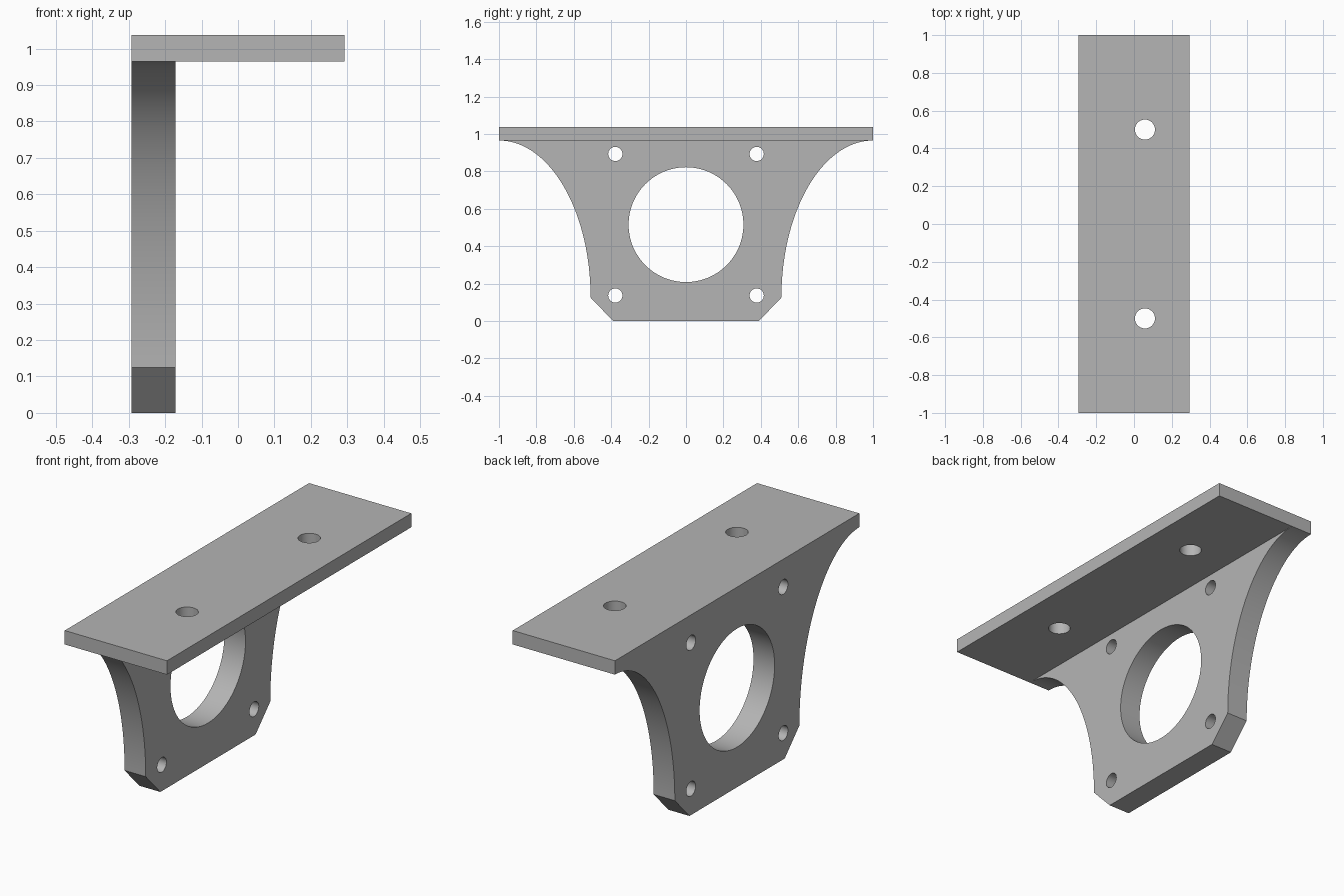
import bpy
import bmesh
from math import pi, sin, cos, radians

cube = bpy.data.objects.get("Cube")
if cube:
    bpy.data.objects.remove(cube, do_unlink=True)

# Main dimensions
HALF_X, TOP, PLATE_BASE = 0.293, 1.037, 0.965
WEB_THICK = 0.121
WAIST, SHOULDER, FOOT = 0.51, 0.125, 0.39

gray = bpy.data.materials.new("Plain gray")
gray.use_nodes = True
gray.diffuse_color = (0.46, 0.46, 0.46, 1)
gray.node_tree.nodes["Principled BSDF"].inputs["Base Color"].default_value = gray.diffuse_color


def circle(cx, cy, r, n):
    return [(cx + r * cos(2 * pi * i / n), cy + r * sin(2 * pi * i / n)) for i in range(n)]


def sheet(name, loops, thickness, location, rotation=(0, 0, 0)):
    """Extrude an outline with holes into a solid plate centred on its plane."""
    curve = bpy.data.curves.new(name + " profile", "CURVE")
    curve.dimensions = "2D"
    curve.fill_mode = "BOTH"
    curve.extrude = thickness / 2
    for loop in loops:
        spline = curve.splines.new("POLY")
        spline.points.add(len(loop) - 1)
        for point, (u, v) in zip(spline.points, loop):
            point.co = (u, v, 0, 1)
        spline.use_cyclic_u = True
    helper = bpy.data.objects.new(name + " helper", curve)
    bpy.context.collection.objects.link(helper)
    graph = bpy.context.evaluated_depsgraph_get()
    mesh = bpy.data.meshes.new_from_object(helper.evaluated_get(graph))
    bpy.data.objects.remove(helper, do_unlink=True)

    bm = bmesh.new()
    bm.from_mesh(mesh)
    bmesh.ops.remove_doubles(bm, verts=bm.verts, dist=1e-5)
    bmesh.ops.recalc_face_normals(bm, faces=bm.faces)
    bm.to_mesh(mesh)
    bm.free()

    mesh.materials.clear()
    mesh.materials.append(gray)
    obj = bpy.data.objects.new(name, mesh)
    obj.location, obj.rotation_euler = location, rotation
    bpy.context.collection.objects.link(obj)
    bpy.ops.object.select_all(action="DESELECT")
    obj.select_set(True)
    bpy.context.view_layer.objects.active = obj
    bpy.ops.object.shade_smooth_by_angle(angle=radians(30))
    return obj


# Top mounting plate with two bolt holes
plate_loops = [[(-HALF_X, -1), (HALF_X, -1), (HALF_X, 1), (-HALF_X, 1)]]
plate_loops += [circle(0.058, y, 0.053, 48) for y in (-0.5, 0.5)]
sheet("mounting_plate", plate_loops, TOP - PLATE_BASE, (0, 0, (TOP + PLATE_BASE) / 2))

# Upright web: chamfered foot, elliptical flared sides, bore and four screw holes
STEPS = 40
flare = [(1 - (1 - WAIST) * cos(a), SHOULDER + (PLATE_BASE - SHOULDER) * sin(a))
         for a in (pi / 2 * i / STEPS for i in range(STEPS + 1))]
side = [(FOOT, 0)] + flare
web_loops = [side + [(-y, z) for y, z in reversed(side)], circle(0, 0.515, 0.307, 96)]
web_loops += [circle(y, z, 0.038, 32) for y in (-0.378, 0.378) for z in (0.136, 0.893)]
sheet("upright_web", web_loops, WEB_THICK, (-HALF_X + WEB_THICK / 2, 0, 0), (pi / 2, 0, pi / 2))
